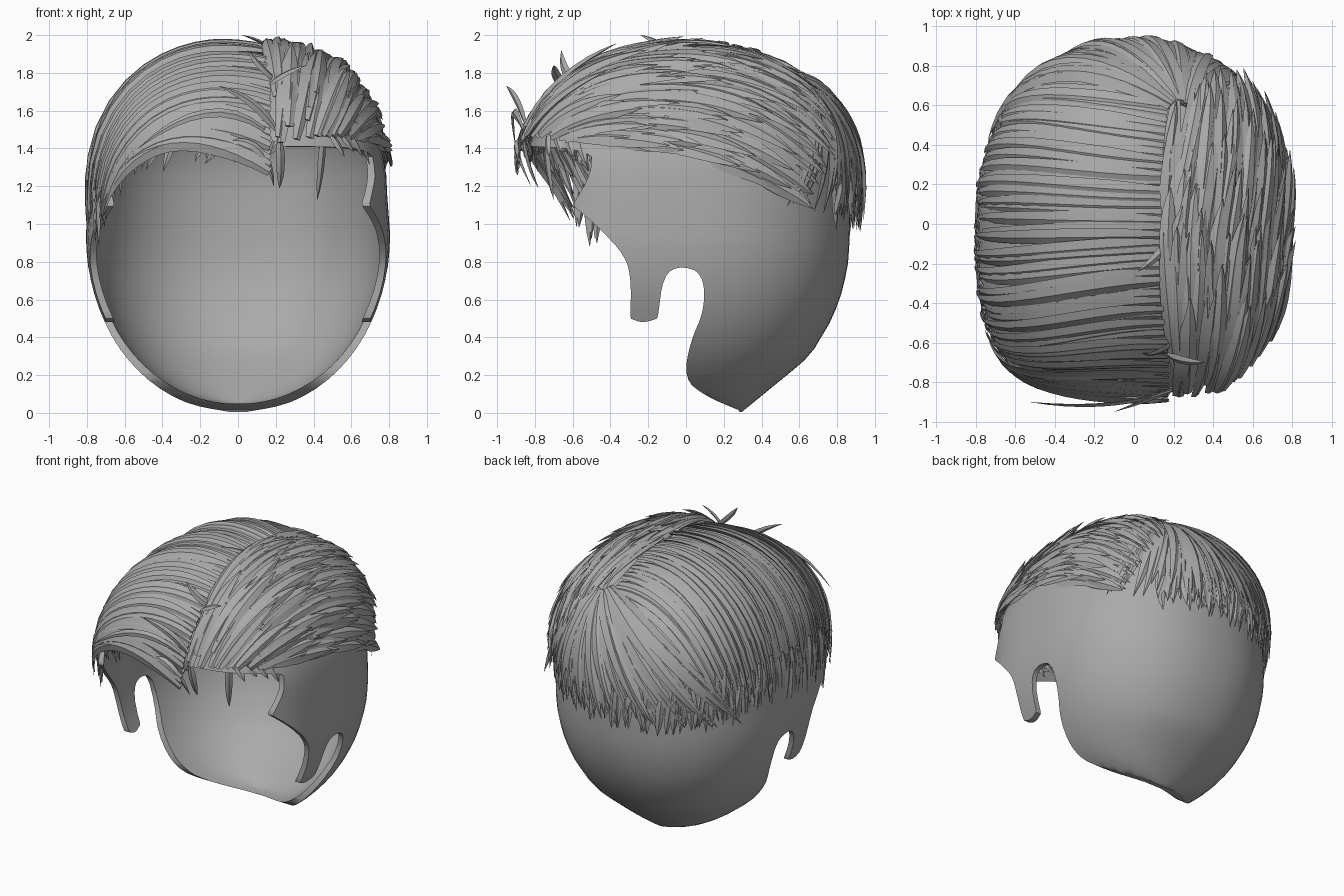
import bpy, bmesh, math, random
from mathutils import Vector

random.seed(4)
if "Cube" in bpy.data.objects:
    bpy.data.objects.remove(bpy.data.objects["Cube"], do_unlink=True)

grey = bpy.data.materials.new("hair_grey")
grey.use_nodes = True
grey.diffuse_color = (0.4, 0.4, 0.4, 1)
grey.node_tree.nodes["Principled BSDF"].inputs["Base Color"].default_value = (0.4, 0.4, 0.4, 1)

CENTRE = Vector((0, 0, 1.15))
POWER = 2.2
FRONT_POWER = 3      # the forehead half is boxier than the back
rnd = random.uniform


def make_object(name, bm):
    bmesh.ops.recalc_face_normals(bm, faces=bm.faces[:])
    mesh = bpy.data.meshes.new(name)
    bm.to_mesh(mesh)
    bm.free()
    mesh.materials.append(grey)
    ob = bpy.data.objects.new(name, mesh)
    bpy.context.collection.objects.link(ob)
    return ob


def smooth(ob, degrees):
    bpy.ops.object.select_all(action="DESELECT")
    ob.select_set(True)
    bpy.context.view_layer.objects.active = ob
    bpy.ops.object.shade_smooth_by_angle(angle=math.radians(degrees))


def lerp(a, b, t):
    return Vector(a).lerp(Vector(b), t)


# ---- Skull cap: lofted rings (height, half width, centre y, half depth) ----
def back_profile(z):
    pts = [(0, .29), (.27, .62), (.34, .68), (.5, .775), (.65, .83), (.8, .86), (1, .87), (1.2, .87)]
    for (z0, y0), (z1, y1) in zip(pts, pts[1:]):
        if z <= z1:
            return y0 + (y1 - y0) * (z - z0) / (z1 - z0)


def skull(name, scale):
    rings = []
    for i in range(1, 19):
        z = .95 * (1 - math.cos(math.radians(5 * i)))
        c = .2 * max(0, 1 - z / .25) ** 1.5
        rings.append((z, .805 * math.sqrt(1 - (1 - z / .95) ** 2.1), c, back_profile(z) - c))
    for i in range(14):
        a = math.radians(i * 6.6)
        f = math.cos(a) ** (2 / POWER)
        rings.append((1.15 + .76 * math.sin(a) ** (2 / POWER), .79 * f, 0, .87 * f))
    bm = bmesh.new()
    loops = []
    for z, w, c, d in rings:
        loop = []
        for k in range(64):
            a = math.tau * k / 64
            ca, sa = math.cos(a), math.sin(a)
            e = 2 / (POWER if sa > 0 else FRONT_POWER)
            x = w * math.copysign(abs(ca) ** e, ca)
            y = c + d * math.copysign(abs(sa) ** e, sa)
            p = CENTRE + (Vector((x, y, z)) - CENTRE) * scale
            loop.append(bm.verts.new(p))
        loops.append(loop)
    for a, b in zip(loops, loops[1:]):
        for k in range(64):
            n = (k + 1) % 64
            bm.faces.new((a[k], a[n], b[n], b[k]))
    bm.faces.new(loops[0])
    bm.faces.new(loops[-1])
    return make_object(name, bm)


# ---- Cutter for the face opening, sideburn and ear notch ----
def face_cutter():
    pts = [(-1.3, 1.41), (-.5, 1.41), (-.5, 1.27), (-.6, 1.1), (-.6, 1.1), (-.46, .98),
           (-.32, .83), (-.29, .7), (-.295, .5), (-.295, .5), (-.23, .475), (-.15, .5),
           (-.15, .5), (-.12, .73), (-.03, .78), (.09, .74), (.1, .55), (.02, .37),
           (-.01, .18), (.1, .09), (.29, .01), (.29, .01), (.29, -.3), (-1.3, -.3)]
    for _ in range(2):
        cut = []
        for i, p in enumerate(pts):
            q = pts[(i + 1) % len(pts)]
            for t in (.25, .75):
                v = (p[0] + (q[0] - p[0]) * t, p[1] + (q[1] - p[1]) * t)
                if not cut or math.dist(v, cut[-1]) > .0005:
                    cut.append(v)
        pts = cut
    bm = bmesh.new()
    face = bm.faces.new([bm.verts.new((-1.3, y, z)) for y, z in pts])
    out = bmesh.ops.extrude_face_region(bm, geom=[face])["geom"]
    bmesh.ops.translate(bm, vec=(2.6, 0, 0), verts=[v for v in out if isinstance(v, bmesh.types.BMVert)])
    return make_object("face_cutter", bm)


cap = skull("skull_cap", 1)
for cutter in (skull("inner_cutter", .96), face_cutter()):
    mod = cap.modifiers.new("cut", "BOOLEAN")
    mod.operation = "DIFFERENCE"
    mod.solver = "EXACT"
    mod.object = cutter
    bpy.context.view_layer.objects.active = cap
    bpy.ops.object.modifier_apply(modifier=mod.name)
    bpy.data.objects.remove(cutter, do_unlink=True)
smooth(cap, 40)


# ---- Strand helpers ----
def onto_hair(p):
    """Move a point out to the hair envelope; return it with its normal."""
    d = p - CENTRE
    h = POWER if d.y > 0 else FRONT_POWER
    rx, ry, rz = .795, .925 if d.y > 0 else .92, .81
    up = max(d.z, 0)
    flat = (abs(d.x / rx) ** h + abs(d.y / ry) ** h) ** (1 / h)
    size = (flat ** POWER + (up / rz) ** POWER) ** (1 / POWER)
    k = flat ** (POWER - h)
    n = Vector((math.copysign(k * abs(d.x / rx) ** (h - 1) / rx, d.x),
                math.copysign(k * abs(d.y / ry) ** (h - 1) / ry, d.y),
                (up / rz) ** (POWER - 1) / rz))
    z = up / size if d.z > 0 else d.z
    return CENTRE + Vector((d.x / size, d.y / size, z)), n.normalized()


def bezier(a, b, c, t):
    return lerp(lerp(a, b, t), lerp(b, c, t), t)


def strand(bm, path, width, thick, lift, roll=0, steps=10, hug=True):
    """Tapered ridged lock along path(t), with lift(t) above the envelope."""
    pts = []
    for i in range(steps + 1):
        t = i / steps
        p = path(t)
        on, n = onto_hair(p)
        pts.append((on + n * lift(t) if hug else p, n))
    loops = []
    for i, (p, n) in enumerate(pts):
        t = i / steps
        tangent = pts[min(i + 1, steps)][0] - pts[max(i - 1, 0)][0]
        side = tangent.cross(n).normalized()
        side = (side + n * roll).normalized()
        up = side.cross(tangent).normalized()
        s = min(1, .5 + 2 * t) * max(1 - t ** 4, .03)
        offsets = (side * width, up * thick, -side * width, -up * thick)
        loops.append([bm.verts.new(p + o * s) for o in offsets])
    for a, b in zip(loops, loops[1:]):
        for k in range(4):
            n = (k + 1) % 4
            bm.faces.new((a[k], a[n], b[n], b[k]))
    bm.faces.new(loops[0])
    bm.faces.new(loops[-1])


def around(deg, z):
    a = math.radians(deg)
    return Vector((.85 * math.cos(a), .85 * math.sin(a), z))


# ---- Long hair swept from the parting over to the right side ----
bm = bmesh.new()
count = 52
for i in range(count):
    u = i / (count - 1)
    phi = math.radians(48 + 123 * u)
    a = Vector((.17, .93 * math.cos(phi), 1.15 + .82 * math.sin(phi)))
    ease = .95 if a.y > 0 else 1 - .45 * a.y ** 2
    c = Vector((-.68, a.y * ease + rnd(-.02, .02), 1.08 + rnd(-.06, .06)))
    b = Vector((-.4, (a.y + c.y) / 2 - .1 * u ** 4, a.z + .1 * u + .24 * u ** 5))
    h = rnd(-.014, .014)
    strand(bm, lambda t: bezier(a, b, c, t), .046, .015,
           lambda t: h - .025 * (1 - t) ** 6, rnd(.25, .42), 14)
smooth(make_object("swept_top_hair", bm), 30)

# ---- Back hair fanning from the crown ----
bm = bmesh.new()
for i in range(42):
    u = i / 41
    a = Vector((.17 + .12 * (1 - u), .56 + .05 * math.sin(math.pi * u), 1.75))
    c = around(38 + 112 * u + rnd(-1, 1), 1.03 + .08 * (1 - u) + rnd(-.06, .06))
    b = lerp(a, c, .5) + Vector((0, .15, .15))
    h = rnd(-.01, .016)
    strand(bm, lambda t: bezier(a, b, c, t), .048, .018,
           lambda t: h + .015 * math.sin(math.pi * t), rnd(.15, .4), 12)
smooth(make_object("back_fan_hair", bm), 30)

# ---- Short jagged locks along the lower back and right side ----
bm = bmesh.new()
for i in range(110):
    ang = 60 + 158 * i / 109
    top, tip = rnd(1.2, 1.4), rnd(.95, 1.06) - .07 * (ang > 170)
    a, c = around(ang, top), around(ang + rnd(-3, 3), tip)
    h = rnd(-.012, .012)
    strand(bm, lambda t: lerp(a, c, t), .028, .011, lambda t: h - .012 * t, rnd(-.3, .3), 5)
smooth(make_object("nape_and_side_locks", bm), 30)

# ---- Layered short hair combed back on the left side ----
bm = bmesh.new()


def comb(k, t):
    return bezier(lerp((.19, -.85, 1.42), (.62, -.55, 1.42), k),
                  lerp((.15, -.1, 2.5), (.95, 0, 1.5), k),
                  lerp((.22, .68, 1.72), (.72, .7, 1.08), k), t)


for row in range(9):
    for j in range(17):
        k = (j + rnd(0, 1)) / 17
        t0 = max(0, row * .09 + rnd(-.05, .05))
        length = rnd(.26, .42)
        drift = rnd(-.04, .12) * (1 - k)
        h = rnd(-.015, .012) + .03 * math.sin(math.pi * min(k * 1.2, 1))
        rise = rnd(.01, .06)
        strand(bm, lambda t: comb(k + drift * t, t0 + (min(1.02, t0 + length) - t0) * t), .043, .017,
               lambda t: h + rise * t * t, rnd(-.4, .4), 7)
smooth(make_object("combed_side_hair", bm), 30)

# ---- Ragged locks hanging below the fringe ----
bm = bmesh.new()
for i in range(34):
    u = i / 33
    a = bezier(Vector((.2, -.8, 1.42)), Vector((-.25, -.8, 1.62)), Vector((-.74, -.4, 1.2)), u)
    c = a + Vector((-.08 + rnd(-.06, .05), .04, rnd(-.16, -.06) - .1 * u))
    strand(bm, lambda t: lerp(a, c, t), .024, .01, lambda t: -.03 - .05 * t, rnd(-.4, .4), 5)
for i in range(4):
    a = around(-56 + 5 * i, 1.46)
    c = a + Vector((.03, .06, rnd(-.16, -.08)))
    strand(bm, lambda t: lerp(a, c, t), .024, .01, lambda t: -.03, 0, 5)
smooth(make_object("fringe_underlocks", bm), 30)

# ---- Loose flyaway locks ----
bm = bmesh.new()
flyaways = [
    ((.18, -.07, 1.9), (.15, -.15, 1.97), (.02, -.24, 2.0)),
    ((.14, -.86, 1.5), (-.15, -.95, 1.72), (-.53, -.9, 1.4)),
    ((.2, -.84, 1.5), (.1, -.88, 1.66), (-.1, -.95, 1.73)),
    ((.17, -.66, 1.74), (.24, -.7, 1.8), (.36, -.7, 1.84)),
    ((.2, -.6, 1.76), (.12, -.66, 1.82), (.05, -.66, 1.92)),
    ((-.05, -.88, 1.44), (.16, -.94, 1.45), (.19, -.82, 1.2)),
    ((.22, -.86, 1.45), (.23, -.84, 1.3), (.22, -.78, 1.19)),
    ((.45, -.74, 1.45), (.44, -.74, 1.3), (.42, -.7, 1.13)),
]
for a, b, c in flyaways:
    strand(bm, lambda t: bezier(a, b, c, t), .025, .01, None, .2, 8, False)
smooth(make_object("flyaway_locks", bm), 30)
